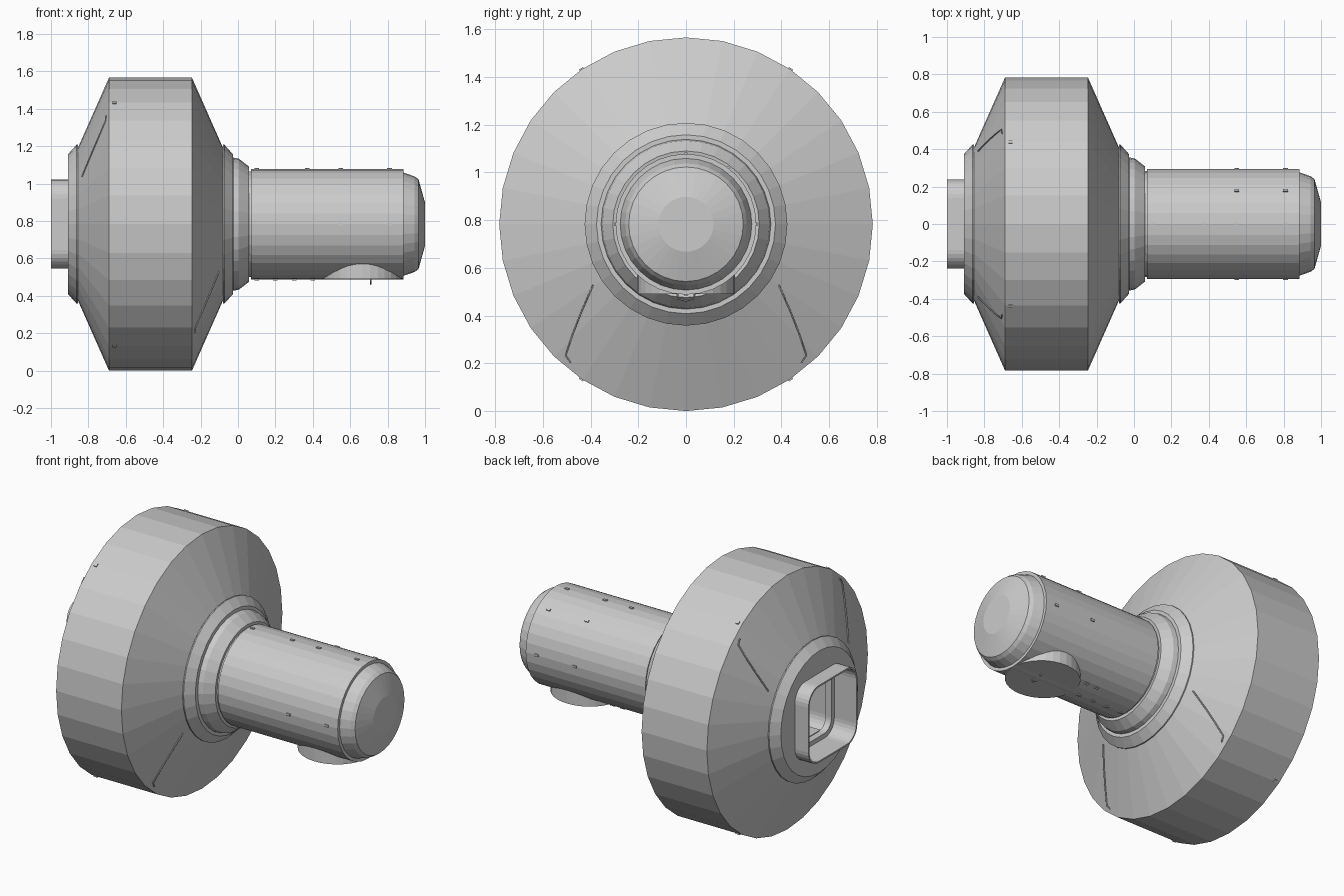
import bpy, bmesh, math
from mathutils import Vector, Matrix

if "Cube" in bpy.data.objects:
    bpy.data.objects.remove(bpy.data.objects["Cube"], do_unlink=True)

AXIS = Vector((0, 0, 0.783))
SIDES = 32

grey = bpy.data.materials.new("hull grey")
grey.use_nodes = True
grey.diffuse_color = (0.6, 0.6, 0.6, 1)
grey.node_tree.nodes["Principled BSDF"].inputs["Base Color"].default_value = grey.diffuse_color


def finish(bm, name):
    bmesh.ops.recalc_face_normals(bm, faces=bm.faces)
    mesh = bpy.data.meshes.new(name)
    bm.to_mesh(mesh)
    bm.free()
    mesh.materials.append(grey)
    obj = bpy.data.objects.new(name, mesh)
    bpy.context.collection.objects.link(obj)
    return obj


def polar(x, r, angle):
    """Point at a distance from the long axis, angle measured from straight up."""
    return AXIS + Vector((x, r * math.sin(angle), r * math.cos(angle)))


def circle(x, r):
    return [polar(x, r, math.tau * i / SIDES) for i in range(SIDES)]


def rounded_square(x, half, radius):
    points = []
    for corner in range(4):
        mid = math.pi / 4 + corner * math.pi / 2
        centre = polar(x, (half - radius) * math.sqrt(2), mid)
        for i in range(8):
            a = mid - math.pi / 4 + i * math.pi / 14
            points.append(centre + Vector((0, math.sin(a), math.cos(a))) * radius)
    return points


def loft(name, loops, cap_start=True, cap_end=True):
    bm = bmesh.new()
    rings = [[bm.verts.new(p) for p in loop] for loop in loops]
    for a, b in zip(rings, rings[1:]):
        n = len(a)
        for i in range(n):
            j = (i + 1) % n
            bm.faces.new((a[i], a[j], b[j], b[i]))
    if cap_start:
        bm.faces.new(rings[0])
    if cap_end:
        bm.faces.new(rings[-1])
    return finish(bm, name)


def box(name, centre, size, angle=0):
    bm = bmesh.new()
    turn = Matrix.Rotation(-angle, 4, "X")
    bmesh.ops.create_cube(bm, size=1, matrix=Matrix.Translation(centre) @ turn @ Matrix.Diagonal((*size, 1)))
    return finish(bm, name)


def rod(name, points, radius=0.005):
    curve = bpy.data.curves.new(name, "CURVE")
    curve.dimensions = "3D"
    curve.bevel_depth = radius
    curve.bevel_resolution = 0
    curve.use_fill_caps = True
    spline = curve.splines.new("POLY")
    spline.points.add(len(points) - 1)
    for target, p in zip(spline.points, points):
        target.co = (*p, 1)
    curve.materials.append(grey)
    obj = bpy.data.objects.new(name, curve)
    bpy.context.collection.objects.link(obj)


# Long narrow module with a domed end
loft("narrow_module", [circle(x, r) for x, r in (
    (1.0, 0.115), (0.965, 0.24), (0.945, 0.255), (0.885, 0.276),
    (0.885, 0.295), (0.07, 0.295), (0.07, 0.283), (0.0, 0.283))])

# Stepped collar between the modules
loft("collar", [circle(x, r) for x, r in (
    (0.055, 0.28), (0.06, 0.307), (0.005, 0.35), (-0.025, 0.356), (-0.033, 0.345), (-0.06, 0.345))])

# Wide drum, cones, end flanges and the open square docking tunnel
half_profile = ((0.44, 0.375), (0.395, 0.425), (0.388, 0.425), (0.387, 0.41), (0.222, 0.783))
MID = -0.468
drum = [circle(MID + x, r) for x, r in half_profile]
drum += [circle(MID - x, r) for x, r in reversed(half_profile)]
drum += [rounded_square(x, h, r) for x, h, r in (
    (-0.908, 0.238, 0.1), (-1.0, 0.238, 0.1), (-1.0, 0.228, 0.09),
    (-0.85, 0.228, 0.09), (-0.85, 0.2, 0.07), (-0.81, 0.2, 0.07),
    (-0.81, 0.228, 0.09), (-0.6, 0.228, 0.09))]
loft("wide_drum", drum)

# Inner door frame and floor inside the tunnel
for side in (-1, 1):
    box("door_post", AXIS + Vector((-0.66, side * 0.11, 0)), (0.04, 0.025, 0.4))
    box("door_beam", AXIS + Vector((-0.66, 0, side * 0.16)), (0.04, 0.22, 0.025))
box("tunnel_floor", AXIS + Vector((-0.71, 0, -0.205)), (0.2, 0.3, 0.02))

# Rounded hatch housing underneath
hatch = []
for z in (0.49, 0.62):
    hatch.append([Vector((0.665 + 0.215 * math.cos(t), 0.205 * math.sin(t), z))
                  for t in (math.tau * i / SIDES for i in range(SIDES))])
loft("hatch_housing", hatch)
rod("hatch_handle", [Vector((0.71, y, z)) for y, z in (
    (-0.035, 0.49), (-0.035, 0.472), (0, 0.462), (0.035, 0.472), (0.035, 0.49))], 0.004)

# Small hand grips: rows along the narrow module
rows = {0: (0.1, 0.37, 0.55, 0.81), 37: (0.55, 0.81), 90: (0.55, 0.81),
        -90: (0.55, 0.81), 160: (0.36, 0.43), 180: (0.1, 0.2, 0.3, 0.4)}
for degrees, places in rows.items():
    a = math.radians(degrees)
    for x in places:
        box("hand_grip", polar(x, 0.296, a), (0.025, 0.014, 0.009), a)

# Grips on the drum rim
for degrees in (34, 146, 214, 326):
    a = math.radians(degrees)
    box("rim_grip", polar(-0.66, 0.782, a), (0.02, 0.02, 0.012), a)


# Thin rails along the cones: lower pair in front, upper pair at the rear
def on_cone(y, z, facing):
    r = math.hypot(y, z)
    x = 0.387 - (r - 0.41) * 0.165 / 0.373
    return AXIS + Vector((MID + facing * (x + 0.004), y, z))


for facing in (1, -1):
    for side in (-1, 1):
        rail = ((0.39, 0.255), (0.44, 0.37), (0.475, 0.46), (0.505, 0.55), (0.485, 0.58))
        rod("cone_rail", [on_cone(side * y, -facing * z, facing) for y, z in rail], 0.004)
